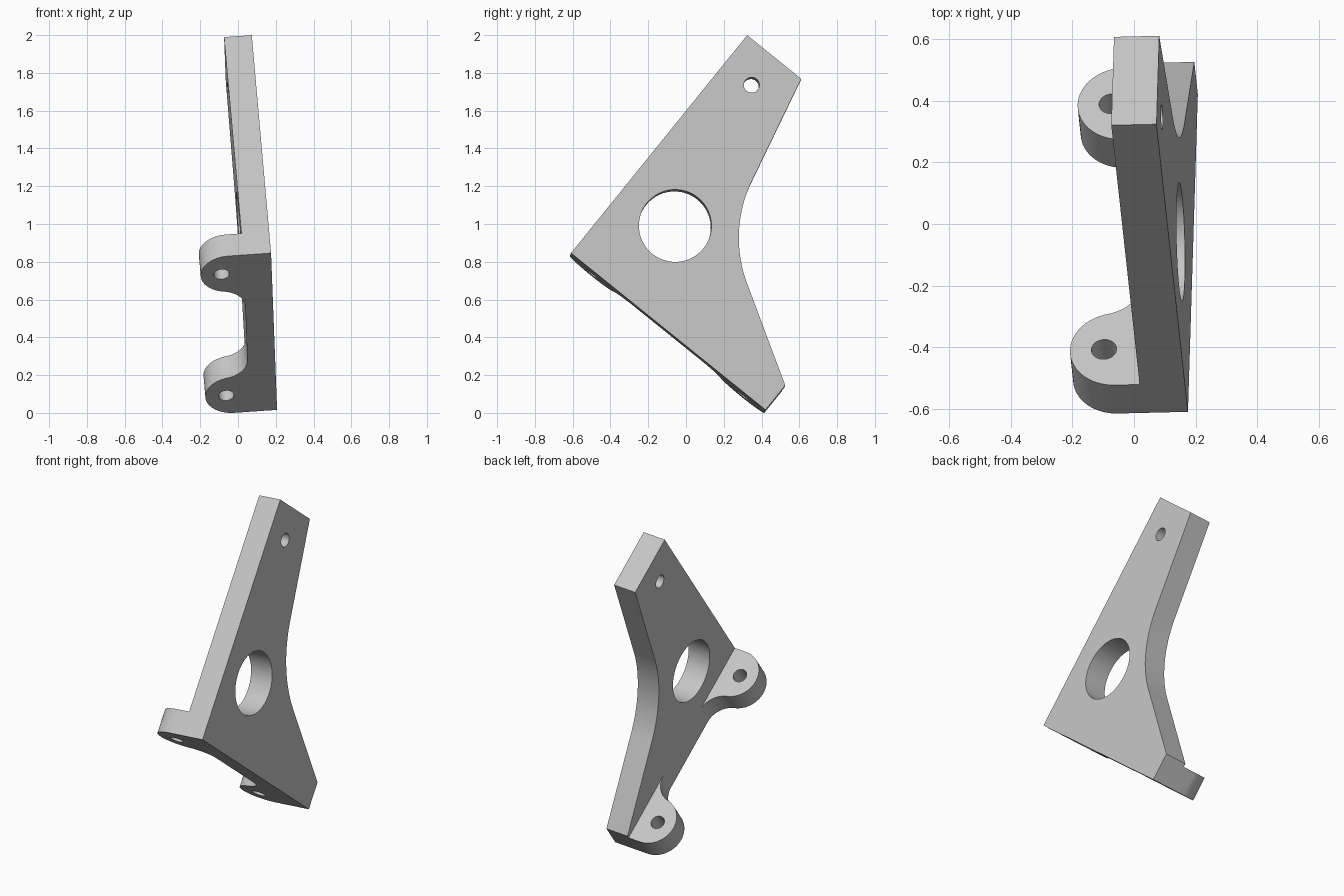
import bpy, bmesh
from math import sin, cos, radians, degrees, atan2, sqrt
from mathutils import Matrix, Vector

if "Cube" in bpy.data.objects:
    bpy.data.objects.remove(bpy.data.objects["Cube"], do_unlink=True)

THICK = 0.147    # plate and lug thickness
BASE = 1.323     # length of the base edge
HEIGHT = 1.487
TOP = 0.368      # width of the narrow end


def arc(cx, cy, r, start, end, steps):
    angles = [radians(start + (end - start) * i / steps) for i in range(steps + 1)]
    return [(cx + r * cos(a), cy + r * sin(a)) for a in angles]


def prism(name, points, axis, low, high):
    """Extrude a 2D outline along the local x or z axis."""
    bm = bmesh.new()
    place = (lambda p: (low, p[0], p[1])) if axis == "X" else (lambda p: (p[0], p[1], low))
    face = bm.faces.new([bm.verts.new(place(p)) for p in points])
    extruded = bmesh.ops.extrude_face_region(bm, geom=[face])["geom"]
    shift = Vector((high - low, 0, 0) if axis == "X" else (0, 0, high - low))
    bmesh.ops.translate(bm, vec=shift, verts=[v for v in extruded if isinstance(v, bmesh.types.BMVert)])
    bmesh.ops.recalc_face_normals(bm, faces=bm.faces[:])
    mesh = bpy.data.meshes.new(name)
    bm.to_mesh(mesh)
    bm.free()
    obj = bpy.data.objects.new(name, mesh)
    bpy.context.collection.objects.link(obj)
    return obj


def combine(target, tool, operation):
    bpy.context.view_layer.objects.active = target
    mod = target.modifiers.new("combine", "BOOLEAN")
    mod.object, mod.operation, mod.solver = tool, operation, "EXACT"
    bpy.ops.object.modifier_apply(modifier=mod.name)
    bpy.data.objects.remove(tool, do_unlink=True)


def hole(target, cx, cy, r, axis):
    circle = arc(cx, cy, r, 0, 360, 64)[:-1]
    combine(target, prism("hole_cutter", circle, axis, -0.5, 0.5), "DIFFERENCE")


# Main plate: square base corner, with a concave sweep up to the narrow end
outline = [(0, 0), (BASE, 0), (BASE, 0.167)]
outline += arc(1.18, 1.057, 0.693, 239.7, 193.7, 32)
outline += [(TOP, HEIGHT), (0, HEIGHT)]
bracket = prism("bracket", outline, "X", -THICK, 0)

# Rounded lugs at both ends of the base, blended into the plate
lug_r, blend_r = 0.15, 0.14
lug_x, blend_x = -0.227, -THICK - blend_r
blend_y = lug_r + sqrt((lug_r + blend_r) ** 2 - (blend_x - lug_x) ** 2)
turn = degrees(atan2(blend_y - lug_r, blend_x - lug_x))
lug = [(-THICK / 2, 0)] + arc(lug_x, lug_r, lug_r, 270, turn, 40)
lug += arc(blend_x, blend_y, blend_r, turn + 180, 360, 20)[1:]
lug += [(-THICK / 2, blend_y)]
mirrored = [(x, BASE - y) for x, y in lug]
for name, shape in (("front_lug", lug), ("back_lug", mirrored)):
    combine(bracket, prism(name, shape, "Z", 0, THICK), "UNION")

# Large opening, end hole and lug holes
hole(bracket, 0.338, 0.46, 0.192, "X")
hole(bracket, TOP / 2, 1.296, 0.041, "X")
for y in (lug_r, BASE - lug_r):
    hole(bracket, -0.2665, y, 0.041, "Z")

# Tilt the finished bracket into its pose
normal = Vector((0.9973, 0.0243, 0.0686)).normalized()
along = Vector((0.0242, 0.7785, -0.6274))
along = (along - normal * along.dot(normal)).normalized()
up = normal.cross(along)
pose = Matrix((normal, along, up)).transposed().to_4x4()
pose.translation = (0.175, -0.609, 0.846)
bracket.data.transform(pose)

# Plain grey finish
grey = bpy.data.materials.new("plain_grey")
grey.use_nodes = True
colour = (0.56, 0.56, 0.56, 1)
grey.diffuse_color = colour
grey.node_tree.nodes["Principled BSDF"].inputs["Base Color"].default_value = colour
bracket.data.materials.clear()
bracket.data.materials.append(grey)

bpy.ops.object.select_all(action="DESELECT")
bracket.select_set(True)
bpy.context.view_layer.objects.active = bracket
bpy.ops.object.shade_smooth_by_angle(angle=radians(30))
